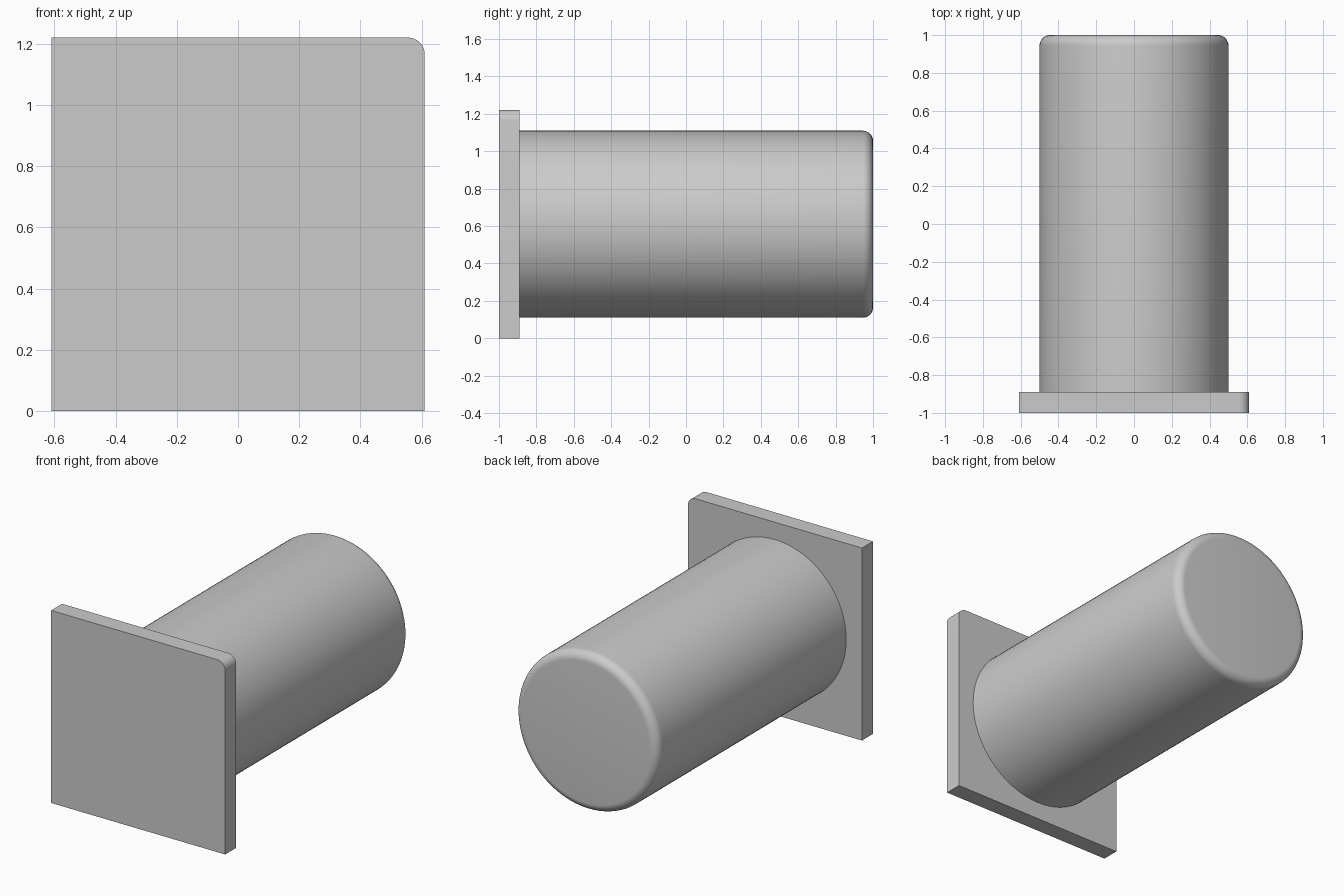
import bpy, bmesh
from math import sin, cos, pi, radians
from mathutils import Matrix

cube = bpy.data.objects.get("Cube")
if cube:
    bpy.data.objects.remove(cube, do_unlink=True)

HALF = 0.61        # half width of the square flange
RADIUS = 0.5       # plug radius
FILLET = 0.055     # rounding of the plug end and flange corner
FRONT, SEAT, BACK = -1.0, -0.89, 1.0

grey = bpy.data.materials.new("light_grey")
grey.use_nodes = True
colour = (0.6, 0.6, 0.6, 1)
grey.diffuse_color = colour
grey.node_tree.nodes["Principled BSDF"].inputs["Base Color"].default_value = colour


def arc(cx, cy, r, steps):
    """Quarter circle from the first axis to the second."""
    return [(cx + r * cos(pi / 2 * i / steps), cy + r * sin(pi / 2 * i / steps))
            for i in range(steps + 1)]


def finish(name, bm):
    bmesh.ops.recalc_face_normals(bm, faces=bm.faces)
    mesh = bpy.data.meshes.new(name)
    bm.to_mesh(mesh)
    bm.free()
    obj = bpy.data.objects.new(name, mesh)
    bpy.context.collection.objects.link(obj)
    mesh.materials.append(grey)
    bpy.ops.object.select_all(action='DESELECT')
    obj.select_set(True)
    bpy.context.view_layer.objects.active = obj
    bpy.ops.object.shade_smooth_by_angle(angle=radians(30))


# Square flange with one rounded upper corner
bm = bmesh.new()
outline = [(-HALF, 0), (HALF, 0)]
outline += arc(HALF - FILLET, 2 * HALF - FILLET, FILLET, 10)
outline += [(-HALF, 2 * HALF)]
face = bm.faces.new([bm.verts.new((x, FRONT, z)) for x, z in outline])
side = bmesh.ops.extrude_face_region(bm, geom=[face], use_keep_orig=True)
moved = [g for g in side["geom"] if isinstance(g, bmesh.types.BMVert)]
bmesh.ops.translate(bm, verts=moved, vec=(0, SEAT - FRONT, 0))
finish("flange", bm)

# Round plug with a filleted free end, lathed around the y axis
bm = bmesh.new()
profile = [(RADIUS, SEAT)] + arc(RADIUS - FILLET, BACK - FILLET, FILLET, 8)
verts = [bm.verts.new((r, y, HALF)) for r, y in profile]
edges = [bm.edges.new(pair) for pair in zip(verts, verts[1:])]
bmesh.ops.spin(bm, geom=verts + edges, cent=(0, 0, HALF), axis=(0, 1, 0),
               angle=2 * pi, steps=96, use_merge=True)
bmesh.ops.remove_doubles(bm, verts=bm.verts, dist=0.0001)
rims = [e for e in bm.edges if e.is_boundary]
bmesh.ops.holes_fill(bm, edges=rims, sides=0)
finish("plug", bm)
